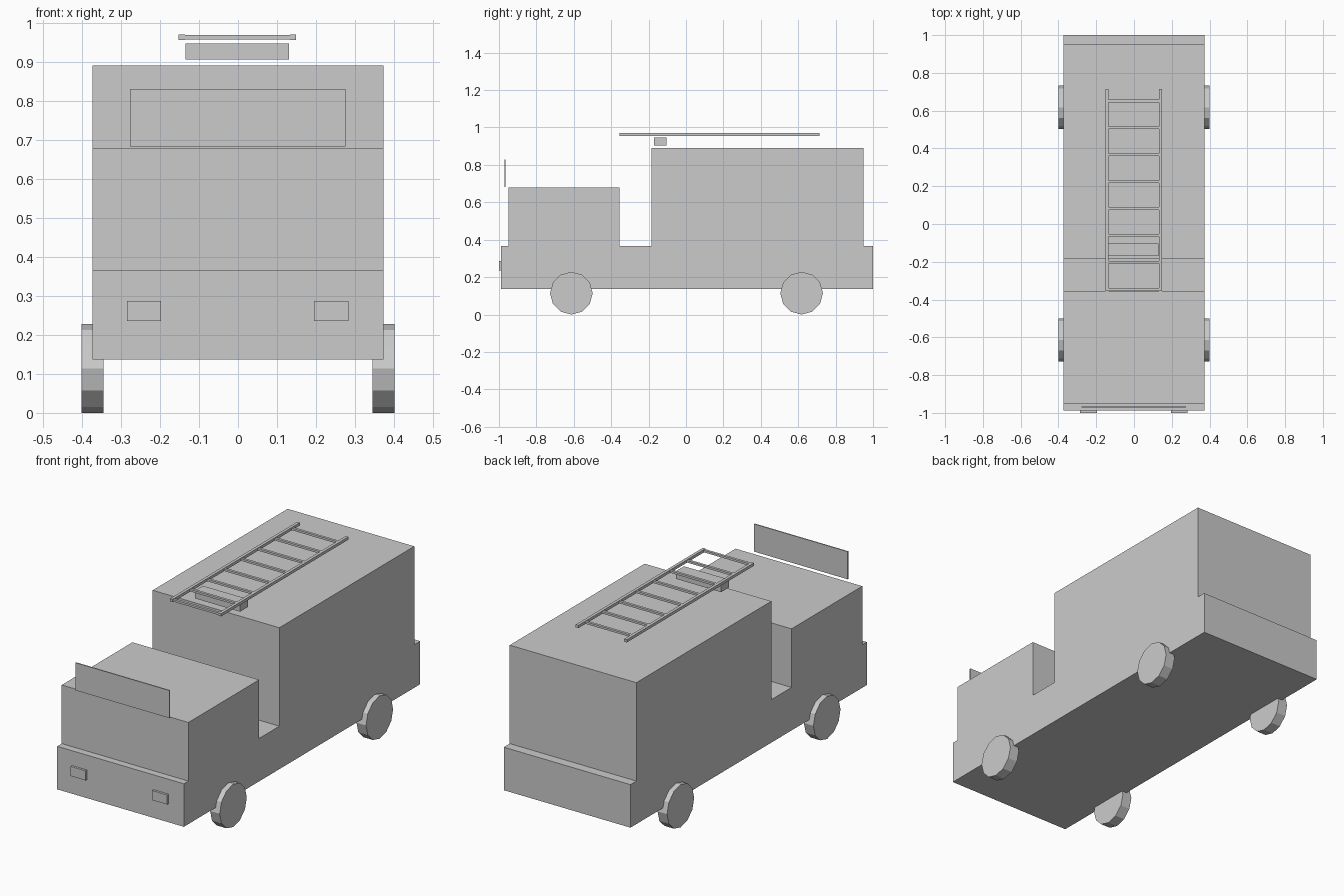
import bpy
import bmesh
import math
from mathutils import Matrix, Vector

cube = bpy.data.objects.get("Cube")
if cube:
    bpy.data.objects.remove(cube, do_unlink=True)

grey = bpy.data.materials.new("plain grey")
grey.use_nodes = True
colour = (0.6, 0.6, 0.6, 1)
grey.diffuse_color = colour
grey.node_tree.nodes["Principled BSDF"].inputs["Base Color"].default_value = colour


def finish(name, bm):
    bmesh.ops.recalc_face_normals(bm, faces=bm.faces)
    mesh = bpy.data.meshes.new(name)
    bm.to_mesh(mesh)
    bm.free()
    mesh.materials.append(grey)
    obj = bpy.data.objects.new(name, mesh)
    bpy.context.collection.objects.link(obj)
    return obj


def add_box(bm, low, high):
    low, high = Vector(low), Vector(high)
    matrix = Matrix.Translation((low + high) / 2) @ Matrix.Diagonal((*(high - low), 1))
    bmesh.ops.create_cube(bm, size=1, matrix=matrix)


def box(name, low, high):
    bm = bmesh.new()
    add_box(bm, low, high)
    return finish(name, bm)


# Body: one stepped side profile (y, z) extruded across the width
half_width = 0.373
sill, deck, cab_top, roof = 0.137, 0.366, 0.678, 0.89
profile = [(-0.988, sill), (1.0, sill), (1.0, deck), (0.95, deck), (0.95, roof),
           (-0.185, roof), (-0.185, deck), (-0.355, deck), (-0.355, cab_top),
           (-0.95, cab_top), (-0.95, deck), (-0.988, deck)]
bm = bmesh.new()
side = bm.faces.new([bm.verts.new((-half_width, y, z)) for y, z in profile])
extruded = bmesh.ops.extrude_face_region(bm, geom=[side], use_keep_orig=True)
moved = [v for v in extruded["geom"] if isinstance(v, bmesh.types.BMVert)]
bmesh.ops.translate(bm, verts=moved, vec=(2 * half_width, 0, 0))
finish("body", bm)

# Wheels: twelve-sided discs, partly sunk into the body
radius = 0.114
for end, y in (("front", -0.613), ("rear", 0.618)):
    for hand, sign in (("right", -1), ("left", 1)):
        bm = bmesh.new()
        turn = Matrix.Rotation(math.pi / 2, 4, "Y")
        place = Matrix.Translation((sign * 0.373, y, radius))
        bmesh.ops.create_cone(bm, cap_ends=True, segments=12, radius1=radius,
                              radius2=radius, depth=0.056, matrix=place @ turn)
        finish(f"{end}_{hand}_wheel", bm)

# Headlights
for hand, x in (("right", -0.241), ("left", 0.239)):
    box(f"{hand}_headlight", (x - 0.044, -1.0, 0.236), (x + 0.044, -0.98, 0.287))

# Windscreen plate and roof light bar
box("windscreen", (-0.277, -0.971, 0.683), (0.275, -0.965, 0.83))
box("light_bar", (-0.134, -0.17, 0.905), (0.131, -0.104, 0.947))

# Ladder: two rails and eight evenly spaced rungs
bm = bmesh.new()
for x in (-0.144, 0.141):
    add_box(bm, (x - 0.008, -0.355, 0.955), (x + 0.008, 0.715, 0.97))
for i in range(8):
    y = -0.345 + i * 0.1423
    add_box(bm, (-0.142, y - 0.007, 0.957), (0.139, y + 0.007, 0.968))
finish("ladder", bm)
